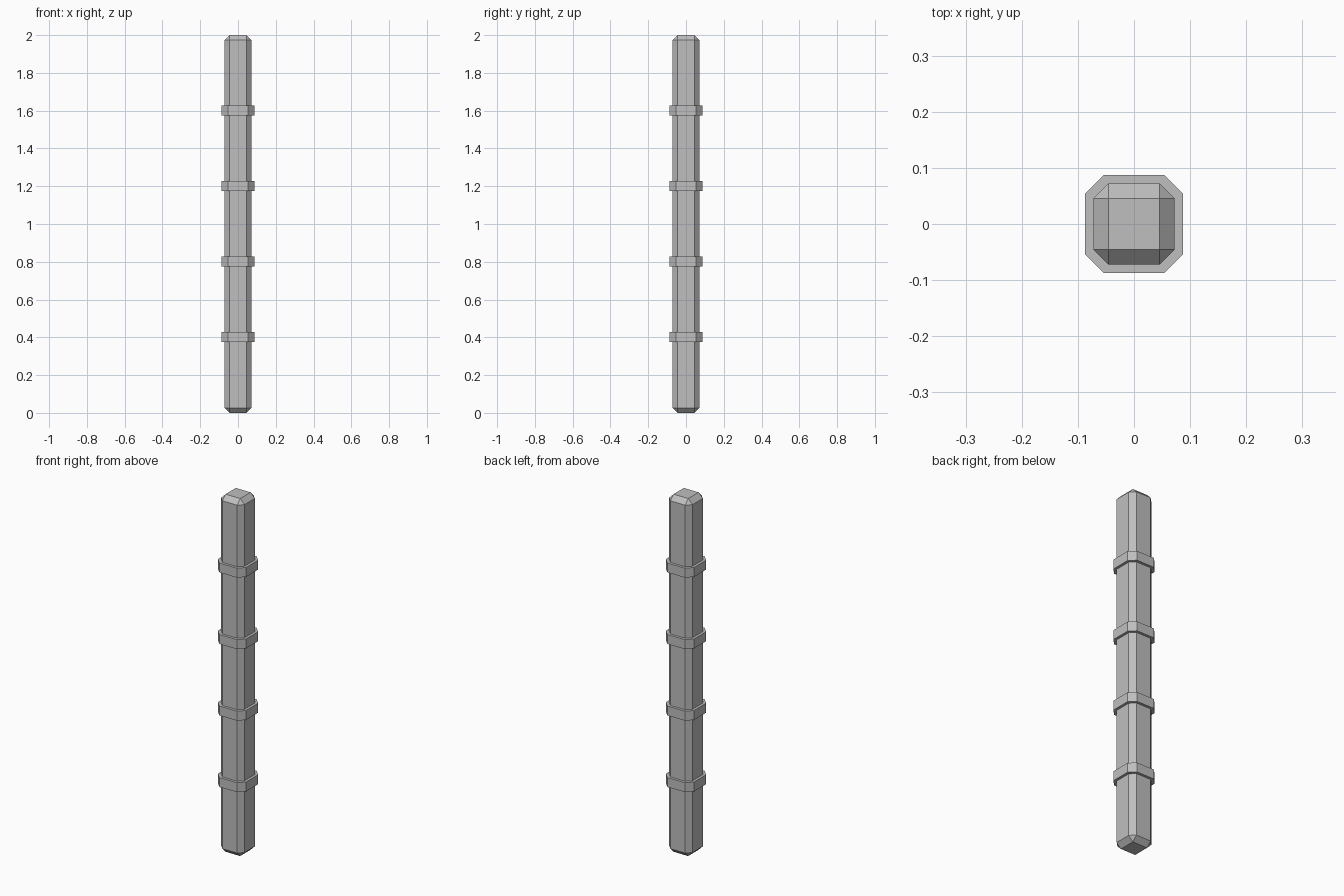
import bpy
import bmesh

default = bpy.data.objects.get("Cube")
if default:
    bpy.data.objects.remove(default, do_unlink=True)

grey = bpy.data.materials.new("plain grey")
grey.use_nodes = True
colour = (0.52, 0.52, 0.52, 1)
grey.diffuse_color = colour
grey.node_tree.nodes["Principled BSDF"].inputs["Base Color"].default_value = colour


def chamfered_box(name, width, height, z, chamfer, uprights_only=False):
    """Square box centred at height z with flat cut edges."""
    bm = bmesh.new()
    bmesh.ops.create_cube(bm, size=1)
    bmesh.ops.scale(bm, vec=(width, width, height), verts=bm.verts)
    edges = [e for e in bm.edges
             if not uprights_only or abs(e.verts[0].co.z - e.verts[1].co.z) > height / 2]
    bmesh.ops.bevel(bm, geom=edges, offset=chamfer, offset_type='OFFSET',
                    segments=1, profile=0.5, affect='EDGES')
    bmesh.ops.recalc_face_normals(bm, faces=bm.faces)
    mesh = bpy.data.meshes.new(name)
    bm.to_mesh(mesh)
    bm.free()
    mesh.materials.append(grey)
    obj = bpy.data.objects.new(name, mesh)
    obj.location.z = z
    bpy.context.collection.objects.link(obj)
    return obj


# Tall post, cut on every edge
chamfered_box("post", 0.145, 2.0, 1.0, 0.027)

# Four evenly spaced bands, cut on the upright edges only
for i in range(1, 5):
    chamfered_box(f"band_{i}", 0.174, 0.053, 0.4 * i + 0.002, 0.033, uprights_only=True)
